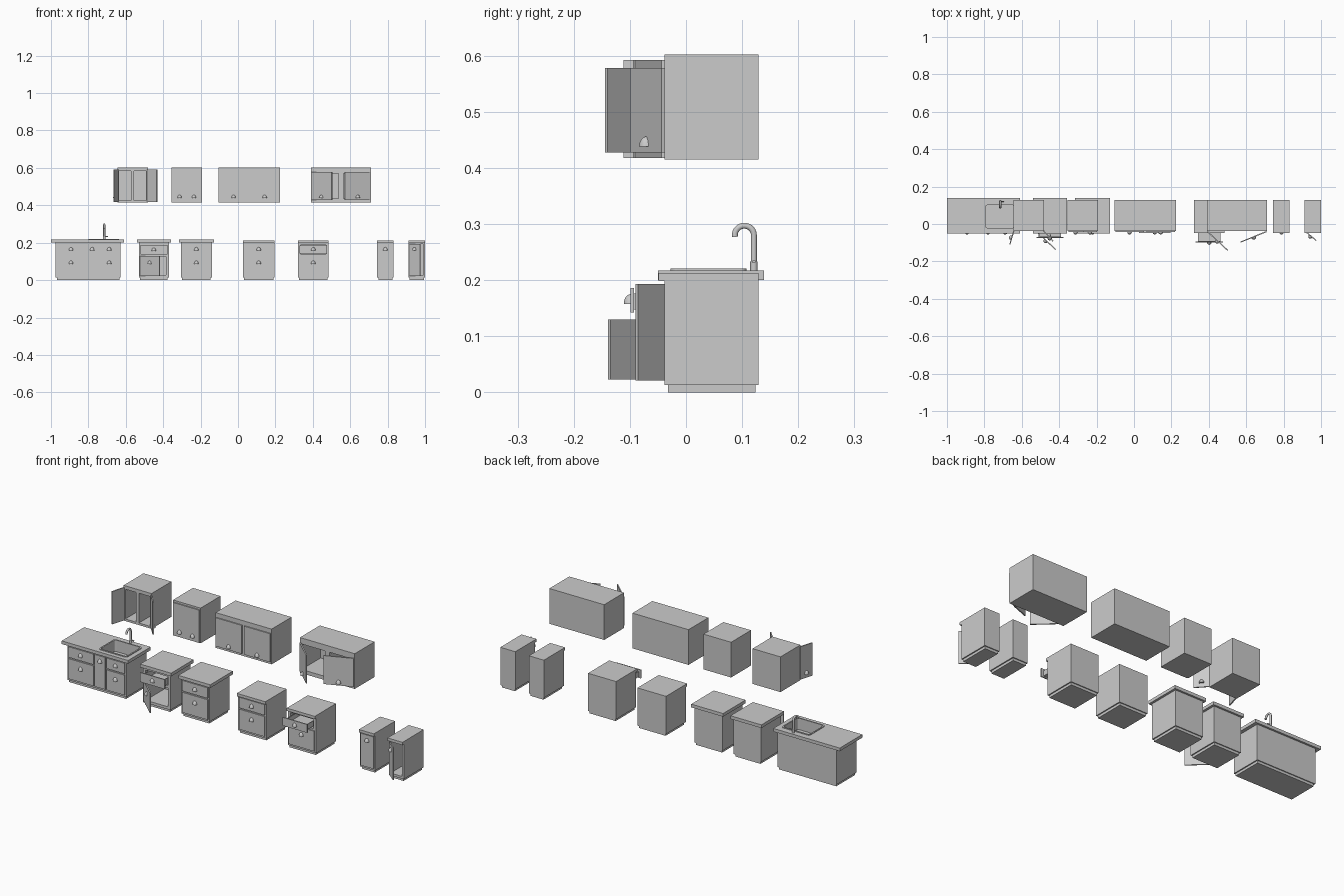
import bpy, bmesh, math
from mathutils import Matrix, Vector

if "Cube" in bpy.data.objects:
    bpy.data.objects.remove(bpy.data.objects["Cube"])

FRONT, BACK = -0.038, 0.129      # carcass depth range
THICK = 0.006                    # door and drawer-front thickness


def finish(name, bm, matrix=None):
    if matrix:
        bm.transform(matrix)
    bmesh.ops.recalc_face_normals(bm, faces=bm.faces)
    me = bpy.data.meshes.new(name)
    bm.to_mesh(me)
    bm.free()
    ob = bpy.data.objects.new(name, me)
    bpy.context.collection.objects.link(ob)
    return ob


def box(name, x, y, z, matrix=None, round_z=0):
    bm = bmesh.new()
    bmesh.ops.create_cube(bm, size=1)
    for v in bm.verts:
        v.co = [r[0] if c < 0 else r[1] for c, r in zip(v.co, (x, y, z))]
    if round_z:
        edges = [e for e in bm.edges if abs(e.verts[0].co.z - e.verts[1].co.z) > 1e-4]
        bmesh.ops.bevel(bm, geom=edges, offset=round_z, segments=4, profile=0.5, affect='EDGES')
    return finish(name, bm, matrix)


def cut(ob, x, y, z, round_z=0):
    cutter = box("cutter", x, y, z, round_z=round_z)
    cutter.hide_render = True
    mod = ob.modifiers.new("cut", 'BOOLEAN')
    mod.operation, mod.solver, mod.object = 'DIFFERENCE', 'EXACT', cutter
    bpy.context.view_layer.objects.active = ob
    bpy.ops.object.modifier_apply(modifier=mod.name)
    bpy.data.objects.remove(cutter)


def smooth(ob):
    bpy.ops.object.select_all(action='DESELECT')
    ob.select_set(True)
    bpy.context.view_layer.objects.active = ob
    bpy.ops.object.shade_smooth_by_angle(angle=math.radians(40))


def pull(name, matrix):
    # quarter-dome cup handle with a flat underside
    bm = bmesh.new()
    bmesh.ops.create_uvsphere(bm, u_segments=16, v_segments=8, radius=1)
    for normal in (Vector((0, 0, -1)), Vector((0, 1, 0))):
        geom = bm.verts[:] + bm.edges[:] + bm.faces[:]
        bmesh.ops.bisect_plane(bm, geom=geom, dist=1e-5, plane_co=(0, 0, 0),
                               plane_no=normal, clear_outer=True)
        bmesh.ops.holes_fill(bm, edges=[e for e in bm.edges if e.is_boundary])
    bm.transform(Matrix.Diagonal((0.012, 0.012, 0.018, 1)))
    smooth(finish(name, bm, matrix))


def door(name, hinge, width, z0, z1, pull_z, angle=0, side=1):
    # side=1: hinged on its left edge, side=-1: hinged on its right edge
    m = Matrix.Translation((hinge, FRONT, 0)) @ Matrix.Rotation(math.radians(-side * angle), 4, 'Z')
    box(name, sorted((0, side * width)), (-THICK, 0), (z0, z1), m)
    pull(name + "_pull", m @ Matrix.Translation((side * width / 2, -THICK, pull_z)))


def drawer(name, x0, x1, z0, z1, out):
    # pulled-out drawer: front panel, floor, sides, back
    y = FRONT - out
    m = Matrix.Translation((0, y, 0))
    box(name + "_front", (x0, x1), (-THICK, 0), (z0, z1), m)
    pull(name + "_pull", m @ Matrix.Translation(((x0 + x1) / 2, -THICK, (z0 + z1) / 2 - 0.007)))
    a, b, c, d = x0 + .012, x1 - .012, z0 + .006, z1 - .01
    tray = box(name + "_tray", (a, b), (0, 0.14), (c, d), m)
    cut(tray, (a + .004, b - .004), (y + .003, y + .136), (c + .004, d + .05))


def base_cabinet(name, x0, x1, counter=None):
    box(name + "_plinth", (x0 + .006, x1 - .006), (FRONT + .006, BACK - .005), (0, .013))
    body = box(name + "_body", (x0, x1), (FRONT, BACK), (.013, .2 if counter else .213))
    if counter:
        top = box(name + "_counter", counter, (-.05, .139), (.2, .217))
    else:
        top = box(name + "_front_lip", (x0, x1), (-.049, FRONT), (.198, .213))
    return body, top


def open_up(body, x0, x1, z0, z1):
    cut(body, (x0, x1), (-.06, BACK - .008), (z0, z1))


LOW, SPLIT, TOP = .023, .133, .193     # base cabinet door and drawer levels
PULL_HI, PULL_LO = .158, .086


def drawer_over_door(name, x0, x1):
    door(name + "_drawer_front", x0, x1 - x0, SPLIT + .004, TOP, PULL_HI)
    door(name + "_door", x0, x1 - x0, LOW, SPLIT - .003, PULL_LO)


# sink cabinet
body, counter = base_cabinet("sink_cabinet", -.975, -.628, (-1, -.61))
drawer_over_door("sink_left", -.968, -.818)
door("sink_middle_door", -.811, .062, LOW, TOP, PULL_HI)
drawer_over_door("sink_right", -.742, -.636)
rim = box("sink_rim", (-.8, -.635), (-.028, .108), (.2165, .2205), round_z=.012)
for part in (body, counter, rim):
    cut(part, (-.793, -.642), (-.021, .101), (.16, .3), round_z=.01)

# faucet: hooked tube, base collar and side lever
path = [(.121, .217), (.121, .25)]
path += [(.104 + .017 * math.cos(math.radians(a)), .28 + .017 * math.sin(math.radians(a)))
         for a in range(0, 191, 10)]
curve = bpy.data.curves.new("faucet_path", 'CURVE')
curve.dimensions, curve.bevel_depth, curve.bevel_resolution = '3D', .0055, 3
curve.use_fill_caps = True
spline = curve.splines.new('POLY')
spline.points.add(len(path) - 1)
for p, (y, z) in zip(spline.points, path):
    p.co = (-.715, y, z, 1)
bpy.context.collection.objects.link(bpy.data.objects.new("faucet_spout", curve))
for name, r, h, m in (
        ("faucet_collar", .0065, .016, Matrix.Translation((-.715, .121, .225))),
        ("faucet_lever", .003, .022,
         Matrix.Translation((-.706, .121, .233)) @ Matrix.Rotation(math.pi / 2, 4, 'Y'))):
    bm = bmesh.new()
    bmesh.ops.create_cone(bm, cap_ends=True, segments=16, radius1=r, radius2=r, depth=h)
    smooth(finish(name, bm, m))

# counter cabinet with open drawer and door
body, _ = base_cabinet("open_cabinet", -.53, -.37, (-.54, -.358))
open_up(body, -.515, -.385, LOW + .004, SPLIT - .006)
open_up(body, -.515, -.385, SPLIT + .006, TOP - .006)
drawer("open_cabinet_drawer", -.522, -.378, SPLIT + .004, .187, .032)
door("open_cabinet_door", -.52, .142, LOW, SPLIT - .003, PULL_LO, 43)

# closed counter cabinet
base_cabinet("counter_cabinet", -.305, -.14, (-.315, -.128))
drawer_over_door("counter_cabinet", -.297, -.148)

# plain cabinets, closed and with an open drawer
base_cabinet("plain_cabinet", .027, .195)
drawer_over_door("plain_cabinet", .036, .186)
body, _ = base_cabinet("drawer_cabinet", .32, .485)
open_up(body, .335, .47, SPLIT + .006, TOP - .004)
drawer("drawer_cabinet_drawer", .33, .475, .142, .186, .055)
door("drawer_cabinet_door", .328, .149, LOW, SPLIT - .003, PULL_LO)

# narrow cabinets, closed and open
base_cabinet("narrow_cabinet", .744, .832)
door("narrow_door", .751, .074, LOW, TOP, PULL_HI)
body, _ = base_cabinet("narrow_open_cabinet", .912, 1)
open_up(body, .922, .99, LOW + .002, TOP)
door("narrow_open_door", .919, .074, LOW - .002, TOP, PULL_HI, 40)

# wall cabinets: name, x range, door level range, left and right opening angles
for name, x0, x1, z0, z1, left, right in (
        ("small_open_wall_cabinet", -.645, -.481, .418, .592, 106, 132),
        ("small_wall_cabinet", -.355, -.193, .418, .592, 0, 0),
        ("wide_wall_cabinet", -.105, .224, .427, .578, 0, 0),
        ("wide_open_wall_cabinet", .39, .712, .427, .578, 43, 22)):
    body = box(name + "_body", (x0, x1), (FRONT, BACK), (.415, .602))
    mid, wide = (x0 + x1) / 2, x1 - x0 > .2
    width = (x1 - x0) / 2 - (.012 if wide else .006)
    post = .014 if wide else .008
    if left:
        open_up(body, x0 + .01, mid - post, z0 + .008, z1 - .008)
        open_up(body, mid + post, x1 - .01, z0 + .008, z1 - .008)
    door(name + "_left_door", x0 + .005, width, z0, z1, .438, left, 1)
    door(name + "_right_door", x1 - .005, width, z0, z1, .438, right, -1)
